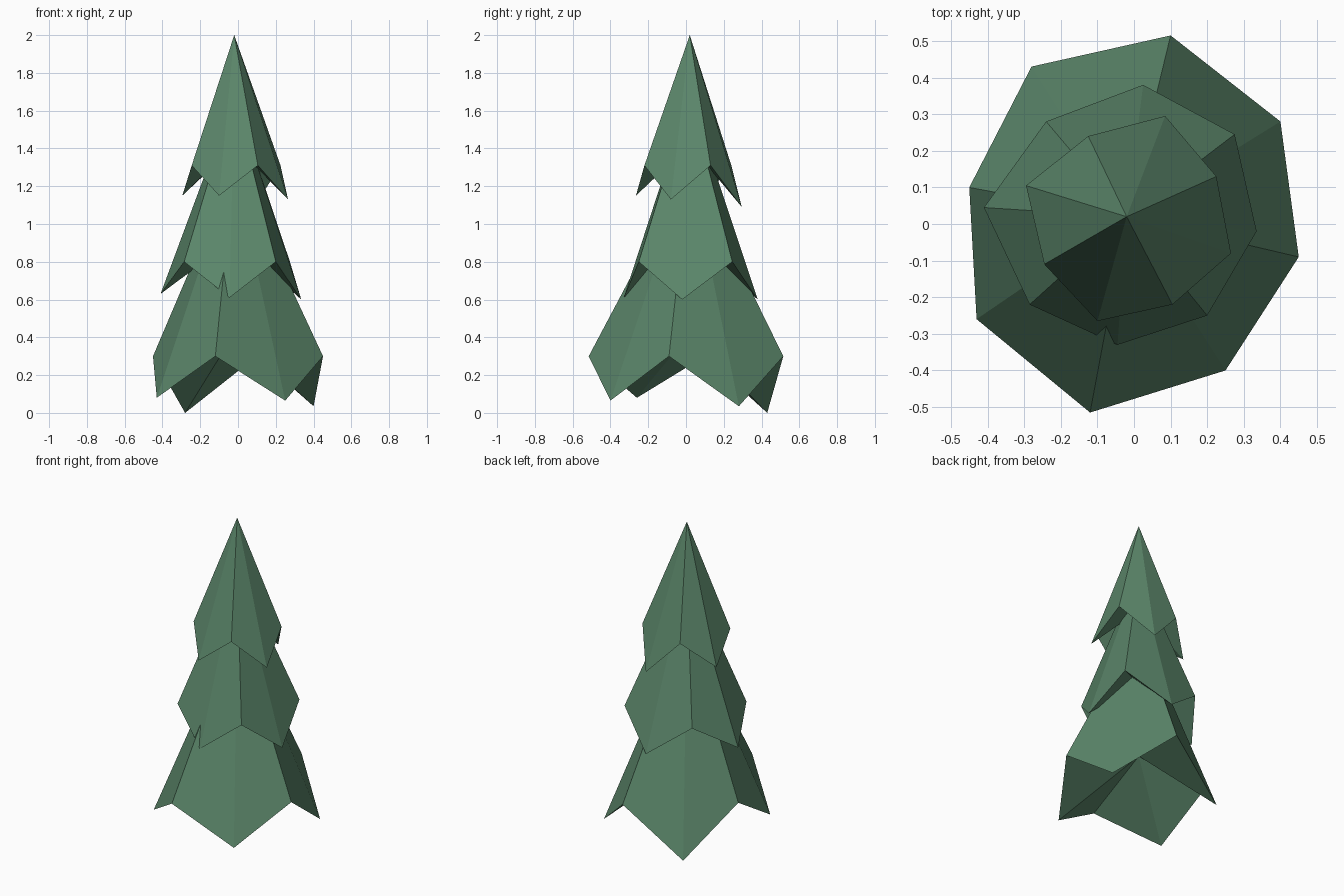
import bpy
import bmesh

cube = bpy.data.objects.get("Cube")
if cube:
    bpy.data.objects.remove(cube, do_unlink=True)

# Foliage colour
green = bpy.data.materials.new("pine green")
green.use_nodes = True
colour = (0.105, 0.24, 0.145, 1)
green.diffuse_color = colour
shader = next(n for n in green.node_tree.nodes if n.type == 'BSDF_PRINCIPLED')
shader.inputs["Base Color"].default_value = colour
shader.inputs["Roughness"].default_value = 0.9

AXIS = (-0.02, 0.02)


def branch_tier(name, rim, apex_z, hollow_z):
    """Eight-sided cone with a zigzag rim and a hollow underside."""
    bm = bmesh.new()
    ring = [bm.verts.new(p) for p in rim]
    apex = bm.verts.new((*AXIS, apex_z))
    hollow = bm.verts.new((*AXIS, hollow_z))
    for a, b in zip(ring, ring[1:] + ring[:1]):
        bm.faces.new((a, b, apex))
        bm.faces.new((b, a, hollow))
    bmesh.ops.recalc_face_normals(bm, faces=bm.faces)
    mesh = bpy.data.meshes.new(name)
    bm.to_mesh(mesh)
    bm.free()
    mesh.materials.append(green)
    obj = bpy.data.objects.new(name, mesh)
    bpy.context.collection.objects.link(obj)


# Rims run counter-clockwise, alternating notches and drooping tips
branch_tier("lower_branches", [
    (0.45, -0.09, 0.30), (0.40, 0.28, 0.035), (0.10, 0.515, 0.30), (-0.28, 0.43, 0.0),
    (-0.45, 0.10, 0.30), (-0.43, -0.26, 0.08), (-0.12, -0.515, 0.30), (0.25, -0.40, 0.065),
], 1.31, 0.42)

branch_tier("middle_branches", [
    (0.335, -0.02, 0.60), (0.275, 0.245, 0.80), (0.025, 0.38, 0.60), (-0.24, 0.28, 0.80),
    (-0.41, 0.045, 0.63), (-0.285, -0.22, 0.80), (-0.045, -0.33, 0.61), (0.20, -0.25, 0.80),
], 1.68, 0.92)

branch_tier("top_branches", [
    (0.265, -0.08, 1.13), (0.225, 0.13, 1.31), (0.085, 0.295, 1.09), (-0.125, 0.24, 1.31),
    (-0.295, 0.105, 1.15), (-0.245, -0.11, 1.31), (-0.10, -0.265, 1.15), (0.105, -0.22, 1.31),
], 2.0, 1.42)
